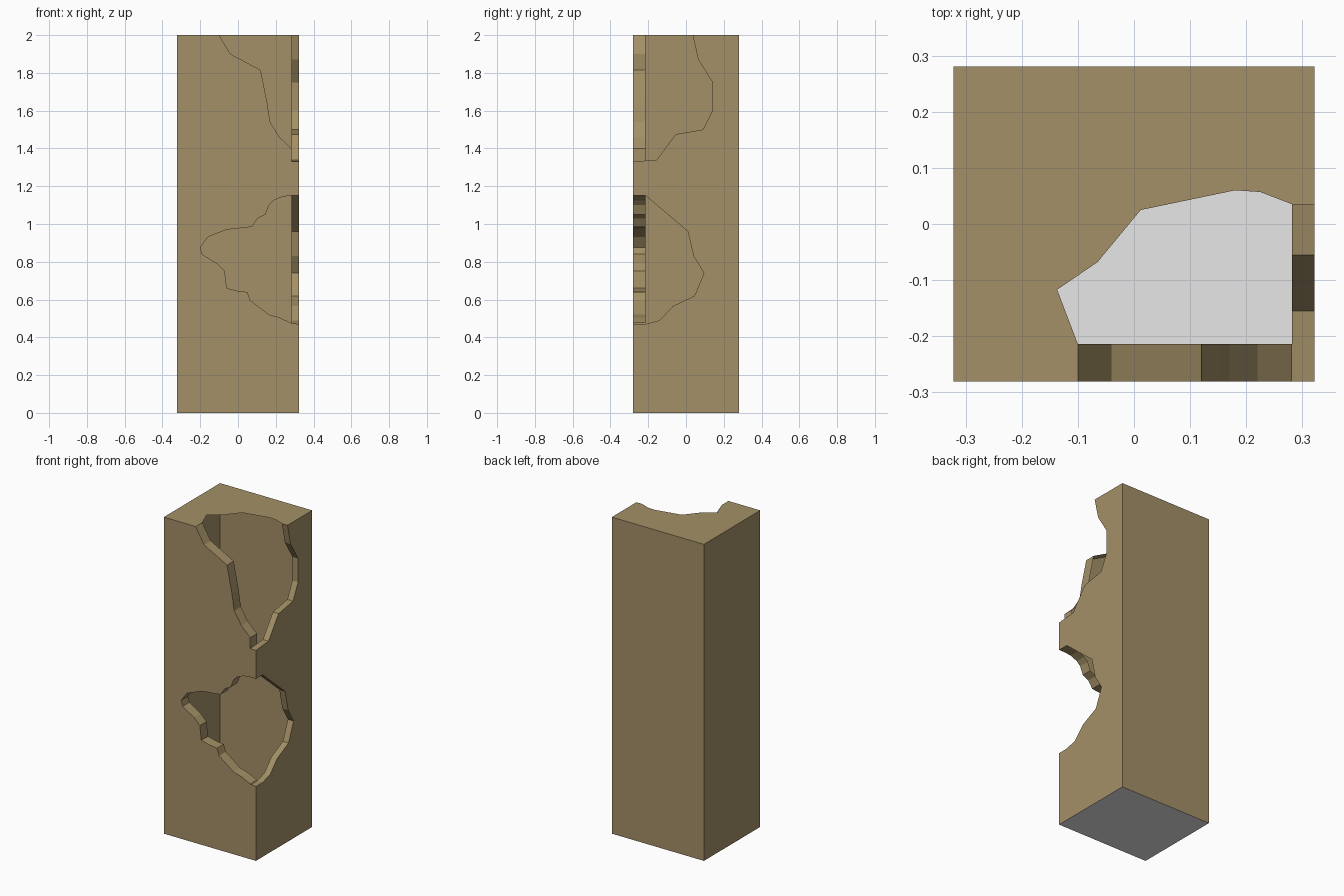
import bpy, bmesh
from mathutils import Vector

if "Cube" in bpy.data.objects:
    bpy.data.objects.remove(bpy.data.objects["Cube"])

X, Y, H = 0.322, 0.281, 2.0      # half width, half depth, height
XI, YI = 0.282, -0.214           # inner ends of the side and front rims


def material(name, rgb):
    m = bpy.data.materials.new(name)
    m.diffuse_color = (*rgb, 1)
    m.use_nodes = True
    m.node_tree.nodes["Principled BSDF"].inputs["Base Color"].default_value = m.diffuse_color
    return m


brown = material("brown stone", (0.368, 0.278, 0.135))
grey = material("grey underside", (0.8, 0.8, 0.8))

# Broken edges, each running with the wall on its left
front_low = [(X, .47), (XI, .475), (.22, .505), (.165, .52), (.065, .595), (.05, .64),
             (0, .645), (-.06, .66), (-.07, .75), (-.11, .79), (-.19, .84), (-.2, .875),
             (-.16, .93), (-.06, .97), (.075, .985), (.105, 1.03), (.145, 1.05),
             (.165, 1.1), (.19, 1.125), (.235, 1.145), (XI, 1.15), (X, 1.15)]
front_high = [(X, 1.33), (XI, 1.33), (XI, 1.4), (.22, 1.46), (.17, 1.54), (.155, 1.64),
              (.12, 1.815), (-.04, 1.9), (-.1, H)]
side_high = [(.035, H), (.065, 1.87), (.14, 1.75), (.14, 1.6), (.09, 1.5),
             (-.055, 1.475), (-.155, 1.34), (-Y, 1.33)]
side_low = [(-Y, 1.15), (YI, 1.15), (.01, .96), (.04, .83), (.095, .74), (.045, .62),
            (-.07, .565), (-.14, .49), (YI, .47), (-Y, .47)]
top_edge = [(X, .035), (XI, .035), (.225, .057), (.18, .06), (.012, .025),
            (-.065, -.068), (-.137, -.117), (-.1, YI), (-.1, -Y)]


def on_front(pts):
    return [Vector((x, -Y, z)) for x, z in pts]


def on_side(pts):
    return [Vector((X, y, z)) for y, z in pts]


def on_top(pts):
    return [Vector((x, y, H)) for x, y in pts]


bm = bmesh.new()


def face(pts, mat=0):
    f = bm.faces.new([bm.verts.new(p) for p in pts])
    f.material_index = mat


def rim(pts, inward):
    for a, b in zip(pts, pts[1:]):
        face([b, a, a + inward, b + inward])


# Hollow pillar walls with the corner broken away
face(on_front([(-X, 0), (X, 0)] + front_low + front_high + [(-X, H)]))
face(on_side([(-Y, 0), (Y, 0), (Y, H)] + side_high + side_low))
face(on_top([(-X, -Y)] + top_edge[::-1] + [(X, Y), (-X, Y)]))
face([Vector(p) for p in ((X, Y, 0), (-X, Y, 0), (-X, Y, H), (X, Y, H))])
face([Vector(p) for p in ((-X, Y, 0), (-X, -Y, 0), (-X, -Y, H), (-X, Y, H))])

# Underside
face([Vector(p) for p in ((-X, -Y, 0), (-X, Y, 0), (X, Y, 0), (X, -Y, 0))], 1)

# Rims running inward from the breaks; the side rims cover the corner
front_in = Vector((0, YI + Y, 0))
side_in = Vector((XI - X, 0, 0))
rim(on_front(front_low[1:-1]), front_in)
rim(on_front(front_high[1:]), front_in)
rim(on_side(side_high), side_in)
rim(on_side(side_low), side_in)

bmesh.ops.remove_doubles(bm, verts=bm.verts[:], dist=0.0005)
mesh = bpy.data.meshes.new("broken_pillar")
bm.to_mesh(mesh)
bm.free()
mesh.materials.append(brown)
mesh.materials.append(grey)
bpy.context.collection.objects.link(bpy.data.objects.new("broken_pillar", mesh))
